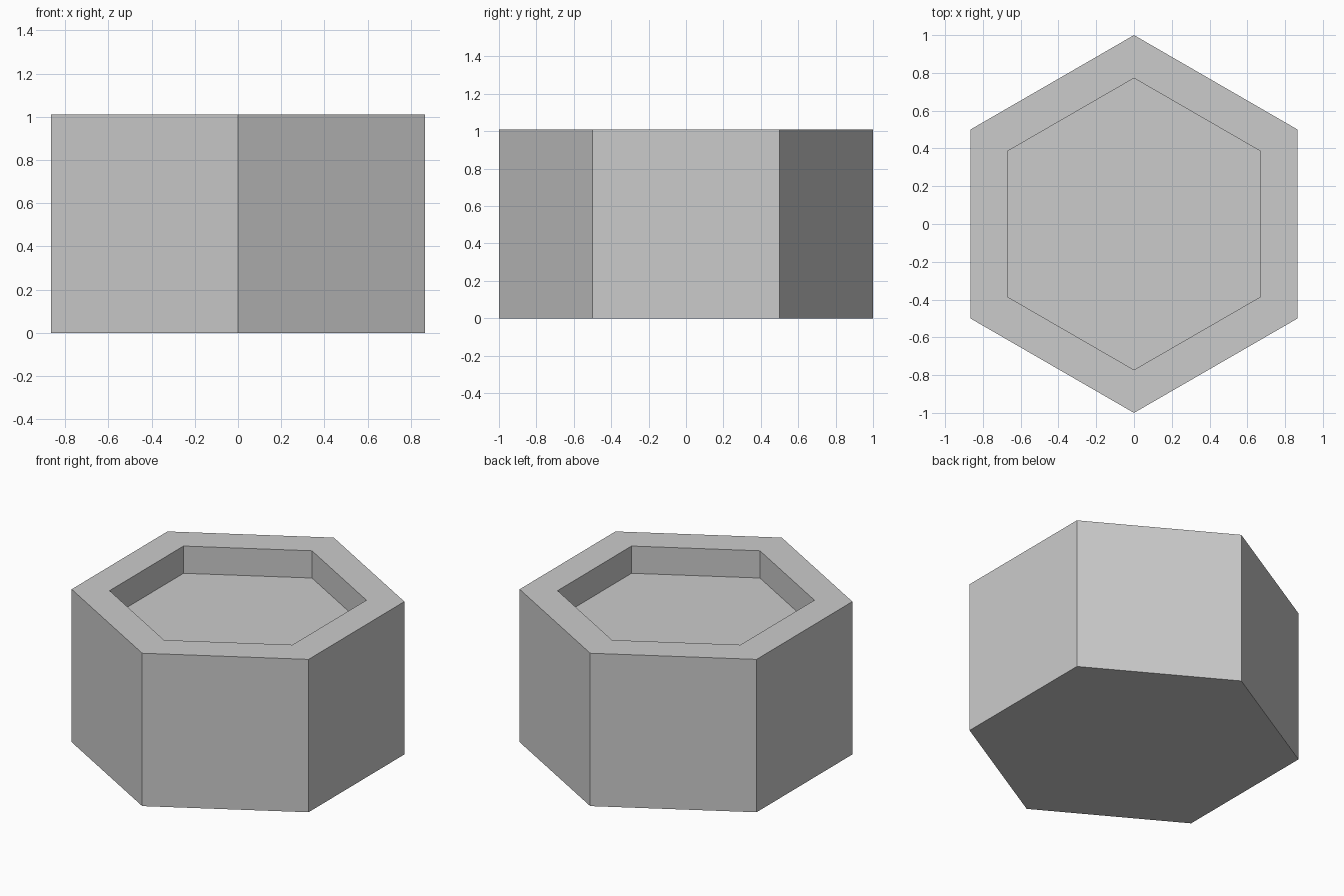
import bpy, bmesh
from math import sin, cos, pi

if "Cube" in bpy.data.objects:
    bpy.data.objects.remove(bpy.data.objects["Cube"])

SIDES, HEIGHT, DEPTH = 6, 1.01, 0.18


def hex_ring(bm, radius, z):
    """Ring of vertices with one corner pointing along +y."""
    return [bm.verts.new((radius * cos(pi / 2 + 2 * pi * i / SIDES),
                          radius * sin(pi / 2 + 2 * pi * i / SIDES), z))
            for i in range(SIDES)]


bm = bmesh.new()

# Outer base, outer rim, inner rim, recessed floor
profile = [(1.0, 0.0), (1.0, HEIGHT), (0.772, HEIGHT), (0.772, HEIGHT - DEPTH)]
rings = [hex_ring(bm, r, z) for r, z in profile]

# Walls and rim between successive rings
for a, b in zip(rings, rings[1:]):
    for i in range(SIDES):
        j = (i + 1) % SIDES
        bm.faces.new((a[i], a[j], b[j], b[i]))

# Underside and recess floor
bm.faces.new(rings[0][::-1])
bm.faces.new(rings[-1])
bmesh.ops.recalc_face_normals(bm, faces=bm.faces)

mesh = bpy.data.meshes.new("hexagonal_tile")
bm.to_mesh(mesh)
bm.free()
bpy.context.collection.objects.link(bpy.data.objects.new("hexagonal_tile", mesh))
